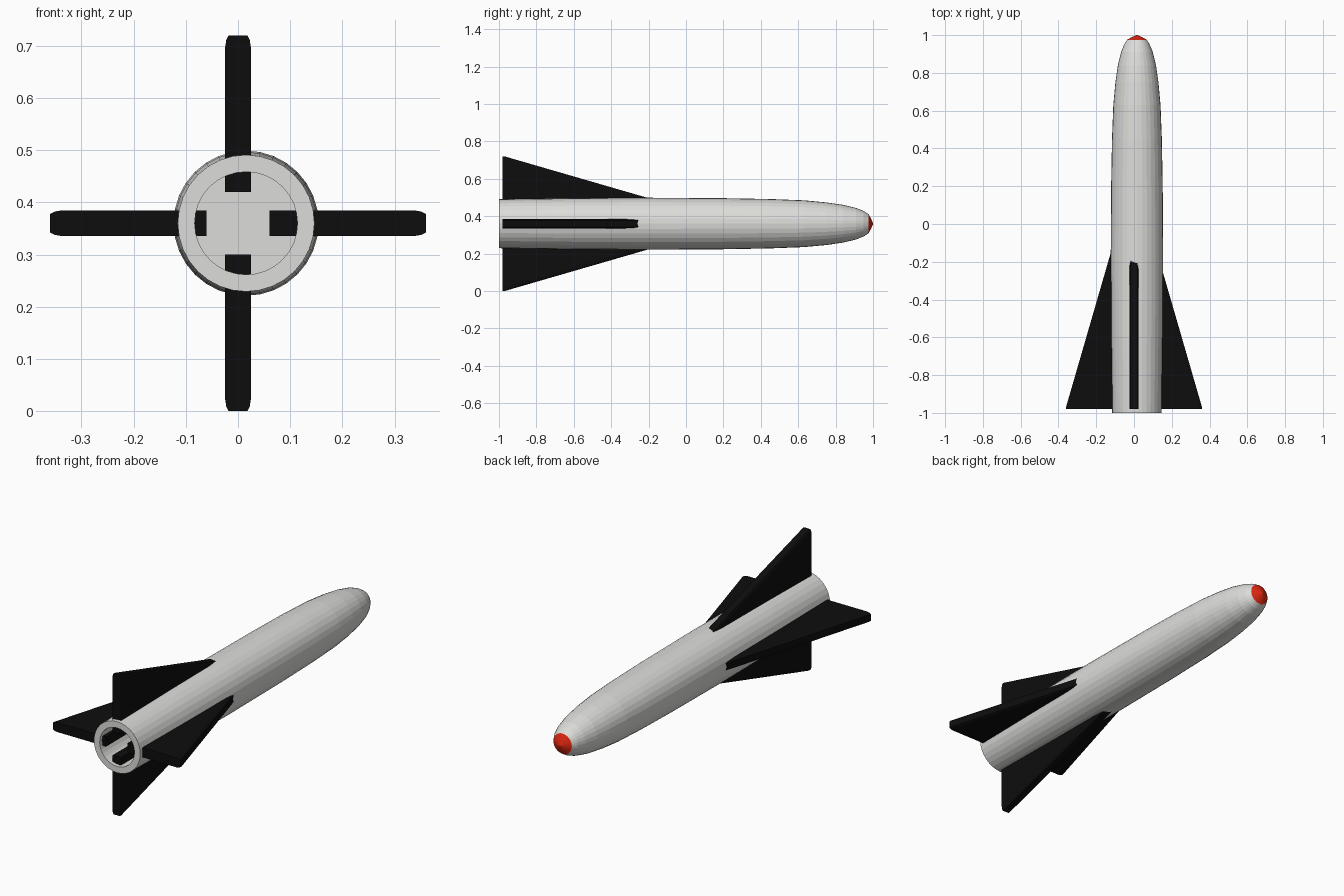
import bpy, bmesh, math
from mathutils import Matrix

if "Cube" in bpy.data.objects:
    bpy.data.objects.remove(bpy.data.objects["Cube"])

CX, CZ, SIDES = 0.0155, 0.36, 32


def material(name, rgb):
    m = bpy.data.materials.new(name)
    m.diffuse_color = (*rgb, 1)
    m.use_nodes = True
    m.node_tree.nodes["Principled BSDF"].inputs["Base Color"].default_value = m.diffuse_color
    return m


white = material("off_white", (0.72, 0.72, 0.70))
black = material("black", (0.004, 0.004, 0.004))
red = material("red", (0.75, 0.02, 0.006))


def add_object(name, bm, mat):
    bmesh.ops.recalc_face_normals(bm, faces=bm.faces)
    me = bpy.data.meshes.new(name)
    bm.to_mesh(me)
    bm.free()
    me.materials.append(mat)
    ob = bpy.data.objects.new(name, me)
    bpy.context.collection.objects.link(ob)
    return ob


def loft(rings, bm):
    """Skin matching rings of points and cap both ends."""
    rows = [[bm.verts.new(p) for p in ring] for ring in rings]
    n = len(rows[0])
    for a, b in zip(rows, rows[1:]):
        for i in range(n):
            j = (i + 1) % n
            bm.faces.new((a[i], a[j], b[j], b[i]))
    bm.faces.new(rows[0])
    bm.faces.new(rows[-1])


def circle(y, r):
    return [(CX + r * math.cos(2 * math.pi * i / SIDES), y,
             CZ + r * math.sin(2 * math.pi * i / SIDES)) for i in range(SIDES)]


# Hollow-tailed body: bore floor, bore wall, tail rim, then outer hull to the nose
profile = [(-0.1, 0.0985), (-1, 0.0985), (-1, 0.131), (-0.6, 0.1365),
           (-0.2, 0.139), (0.2, 0.1365), (0.45, 0.132), (0.63, 0.125),
           (0.75, 0.114), (0.84, 0.101), (0.91, 0.084), (0.95, 0.068),
           (0.975, 0.052)]
bm = bmesh.new()
loft([circle(y, r) for y, r in profile], bm)
add_object("rocket_body", bm, white)

# Nose cap
bm = bmesh.new()
loft([circle(y, r) for y, r in [(0.975, 0.052), (0.989, 0.028), (1.0, 0.002)]], bm)
add_object("nose_cap", bm, red)

# Four swept fins with softened leading edges, running through into the bore
layers = [(-0.0245, 0.022), (-0.0225, 0.009), (-0.018, 0),
          (0.018, 0), (0.0225, 0.009), (0.0245, 0.022)]
names = ["right_fin", "top_fin", "left_fin", "bottom_fin"]
for k, name in enumerate(names):
    bm = bmesh.new()
    loft([[(0.06, -0.98, t), (0.36 - d, -0.98, t), (0.36 - d, -0.97, t),
           (0.06, 0.065 - d / 0.288, t)] for t, d in layers], bm)
    turn = Matrix.Translation((0, 0, CZ)) @ Matrix.Rotation(-k * math.pi / 2, 4, 'Y')
    bmesh.ops.transform(bm, matrix=turn, verts=bm.verts)
    add_object(name, bm, black)
